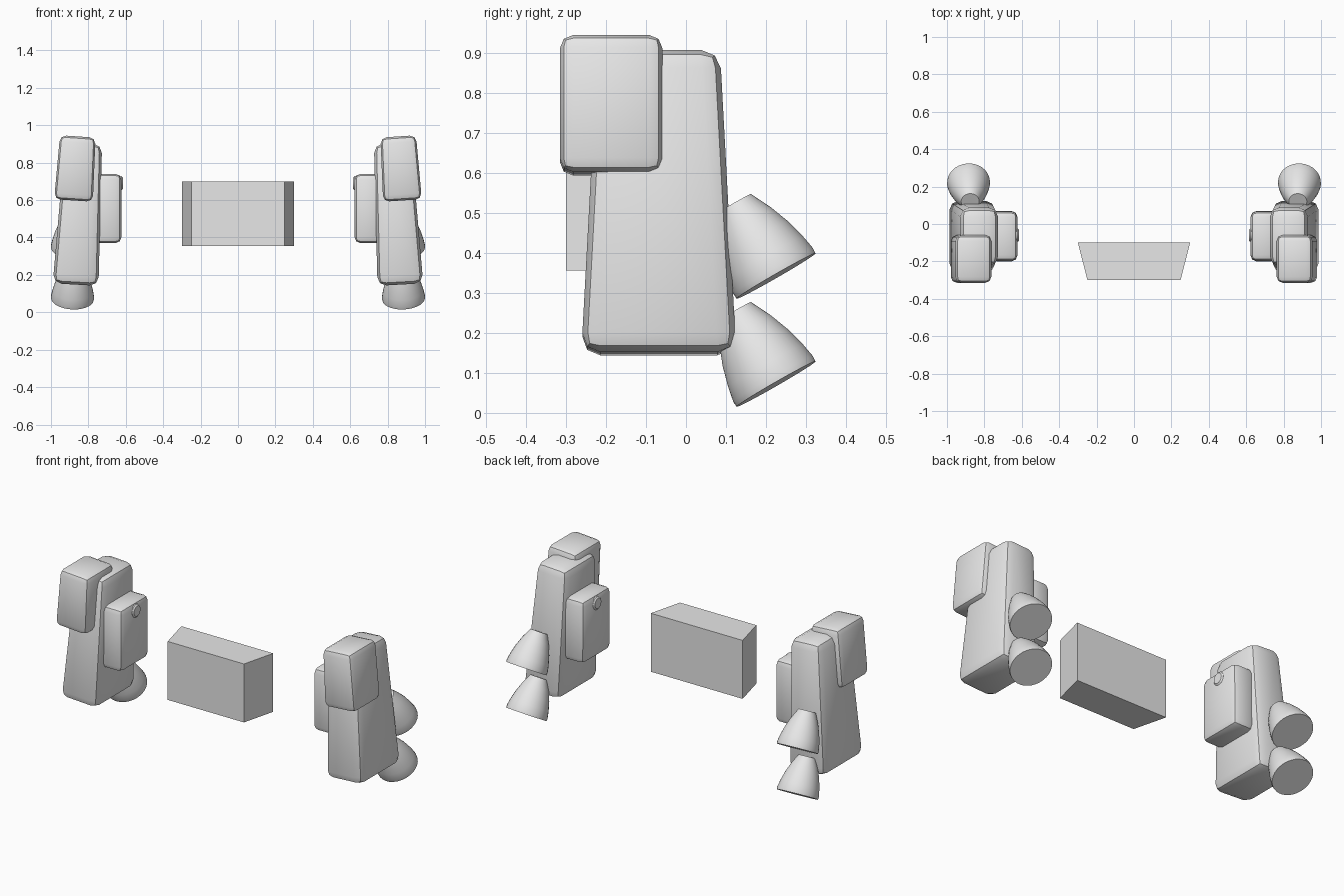
import bpy, bmesh, math
from mathutils import Matrix, Vector

cube = bpy.data.objects.get("Cube")
if cube:
    bpy.data.objects.remove(cube, do_unlink=True)

grey = bpy.data.materials.new("light_grey")
grey.use_nodes = True
grey.diffuse_color = (0.8, 0.8, 0.8, 1)
grey.node_tree.nodes["Principled BSDF"].inputs["Base Color"].default_value = (0.8, 0.8, 0.8, 1)


def finish(name, bm, side=1, smooth=True):
    """Mirror to the wanted side, store as an object and shade it."""
    bm.transform(Matrix.Diagonal((side, 1, 1, 1)))
    bmesh.ops.recalc_face_normals(bm, faces=bm.faces)
    mesh = bpy.data.meshes.new(name)
    bm.to_mesh(mesh)
    bm.free()
    mesh.materials.append(grey)
    obj = bpy.data.objects.new(name, mesh)
    bpy.context.collection.objects.link(obj)
    if smooth:
        bpy.ops.object.select_all(action="DESELECT")
        obj.select_set(True)
        bpy.context.view_layer.objects.active = obj
        bpy.ops.object.shade_smooth_by_angle(angle=math.radians(35))


def tapered_box(center, size, taper=(1, 1), lean=0, bevel=0):
    """Box whose top is scaled by taper, leaning inward, with rounded edges."""
    bm = bmesh.new()
    bmesh.ops.create_cube(bm, size=1)
    for v in bm.verts:
        k = taper if v.co.z > 0 else (1, 1)
        v.co = Vector((v.co.x * size[0] * k[0], v.co.y * size[1] * k[1], v.co.z * size[2]))
    if bevel:
        bmesh.ops.bevel(bm, geom=bm.edges[:], offset=bevel, segments=2,
                        profile=0.5, affect="EDGES", clamp_overlap=True)
    bm.transform(Matrix.Translation(center) @ Matrix.Rotation(math.radians(-lean), 4, "Y"))
    return bm


def lathe(start, end, profile, sides=32):
    """Closed solid of revolution; profile holds (fraction along axis, radius)."""
    start, end = Vector(start), Vector(end)
    axis = end - start
    turn = axis.to_track_quat("Z", "Y").to_matrix()
    bm = bmesh.new()
    rings = []
    for t, r in profile:
        angles = [math.tau * i / sides for i in range(sides)]
        rings.append([bm.verts.new(start + axis * t + turn @ Vector((r * math.cos(a), r * math.sin(a), 0)))
                      for a in angles])
    for low, high in zip(rings, rings[1:]):
        for i in range(sides):
            j = (i + 1) % sides
            bm.faces.new((low[i], low[j], high[j], high[i]))
    bm.faces.new(rings[0])
    bm.faces.new(rings[-1])
    return bm


# Central block, narrower towards the front
block = tapered_box((0, -0.2, 0.528), (0.6, 0.2, 0.345))
for v in block.verts:
    if v.co.y < -0.2:
        v.co.x *= 0.83
finish("center_block", block, smooth=False)

# Side pods
bell = [(0, 0.048), (0.25, 0.074), (0.5, 0.094), (0.75, 0.108), (0.93, 0.115), (1, 0.114)]
for label, s in (("left", 1), ("right", -1)):
    finish(label + "_pod_body",
           tapered_box((0.847, -0.068, 0.526), (0.245, 0.387, 0.757), (0.81, 0.79), 3.2, 0.047), s)
    finish(label + "_shoulder_box",
           tapered_box((0.868, -0.187, 0.769), (0.207, 0.256, 0.343), (0.92, 1), 3.8, 0.033), s)
    finish(label + "_inner_box",
           tapered_box((0.695, -0.065, 0.555), (0.144, 0.27, 0.37), (1, 0.98), 0, 0.032), s)
    finish(label + "_inner_button",
           lathe((0.66, -0.06, 0.69), (0.616, -0.06, 0.69), [(0, 0.038), (0.85, 0.038), (1, 0.03)], 24), s)
    # Two stacked thruster bells behind each pod
    for place, drop in (("upper", 0), ("lower", 0.27)):
        finish(f"{label}_{place}_thruster",
               lathe((0.876, 0.121, 0.523 - drop), (0.885, 0.225, 0.342 - drop), bell), s)
